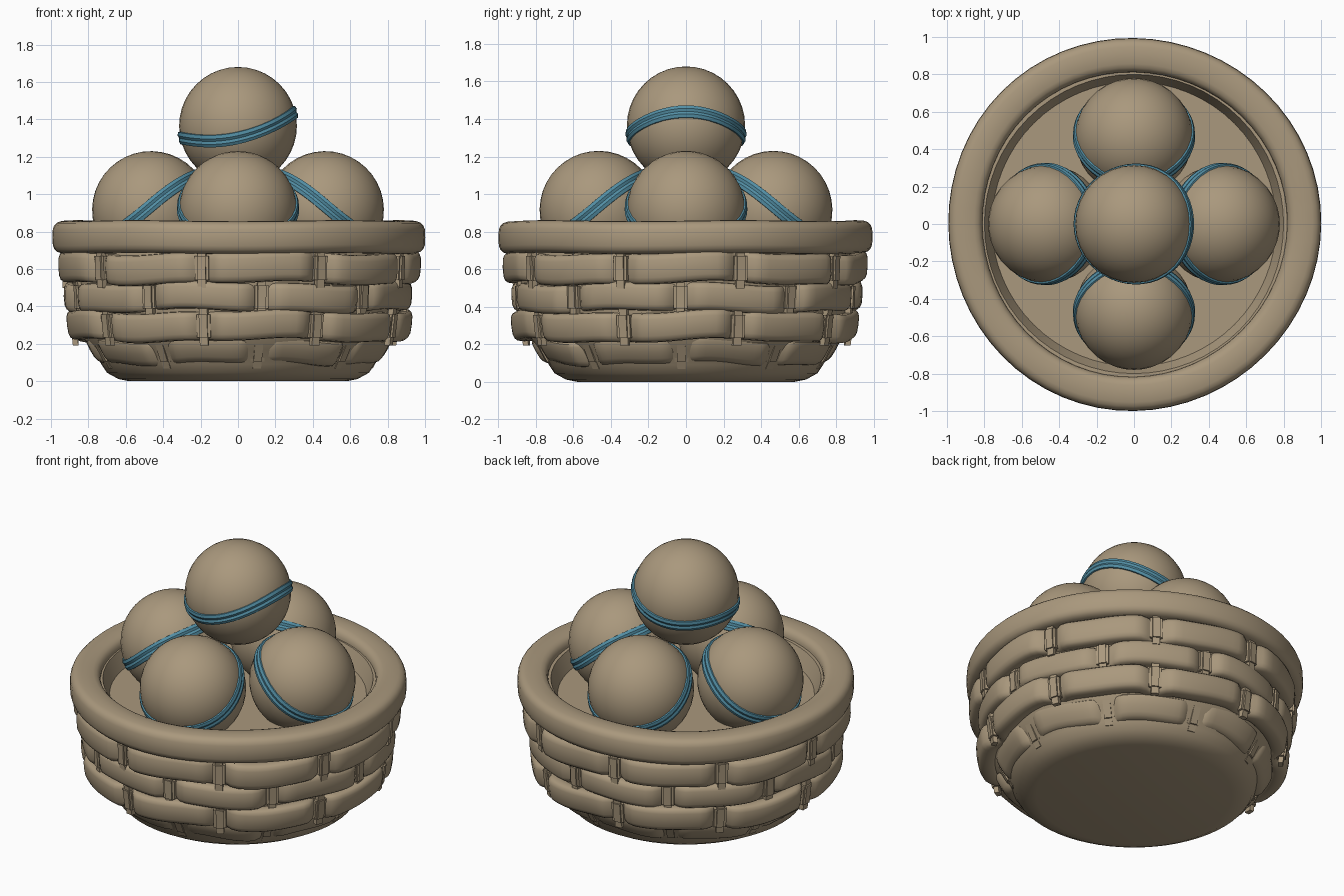
import bpy, bmesh, math, random
from mathutils import Matrix, Vector

random.seed(4)
TAU = math.tau

if "Cube" in bpy.data.objects:
    bpy.data.objects.remove(bpy.data.objects["Cube"], do_unlink=True)


def material(name, rgb):
    m = bpy.data.materials.new(name)
    m.use_nodes = True
    m.diffuse_color = (*rgb, 1)
    bsdf = next(n for n in m.node_tree.nodes if n.type == "BSDF_PRINCIPLED")
    bsdf.inputs["Base Color"].default_value = (*rgb, 1)
    return m


TAN = material("tan", (0.40, 0.315, 0.205))
BLUE = material("blue", (0.085, 0.27, 0.37))


def finish(name, bm, mat, matrix=None, angle=40):
    bmesh.ops.recalc_face_normals(bm, faces=bm.faces)
    mesh = bpy.data.meshes.new(name)
    bm.to_mesh(mesh)
    bm.free()
    mesh.materials.append(mat)
    ob = bpy.data.objects.new(name, mesh)
    bpy.context.collection.objects.link(ob)
    if matrix:
        ob.matrix_world = matrix
    bpy.ops.object.select_all(action="DESELECT")
    ob.select_set(True)
    bpy.context.view_layer.objects.active = ob
    bpy.ops.object.shade_smooth_by_angle(angle=math.radians(angle))
    return ob


def lathe(name, profile, mat, segs=64, closed=False, warp=None, matrix=None):
    """Revolve (radius, z) points; warp(theta, r, z) may shift each point."""
    bm = bmesh.new()
    rings = []
    for i in range(segs):
        t = TAU * i / segs
        ring = []
        for r, z in profile:
            if warp:
                r, z = warp(t, r, z)
            ring.append(bm.verts.new((r * math.cos(t), r * math.sin(t), z)))
        rings.append(ring)
    n = len(profile)
    for i in range(segs):
        a, b = rings[i], rings[(i + 1) % segs]
        for j in range(n if closed else n - 1):
            k = (j + 1) % n
            bm.faces.new((a[j], b[j], b[k], a[k]))
    bmesh.ops.remove_doubles(bm, verts=bm.verts, dist=1e-5)
    return finish(name, bm, mat, matrix)


def rounded(cr, cz, hr, hz, slant=0, n=16, power=0.6):
    """Rounded-box cross-section around (cr, cz)."""
    pts = []
    for i in range(n):
        c, s = math.cos(TAU * i / n), math.sin(TAU * i / n)
        u = math.copysign(abs(c) ** power, c) * hr
        v = math.copysign(abs(s) ** power, s) * hz
        pts.append((cr + u + slant * v, cz + v))
    return pts


# Basket body: base, inner wall behind the weave, and raised floor
lathe("basket_body", [(0, 0), (0.58, 0), (0.64, 0.012), (0.70, 0.045), (0.73, 0.09),
                      (0.78, 0.17), (0.85, 0.26), (0.87, 0.38), (0.89, 0.52), (0.91, 0.70),
                      (0.86, 0.80), (0.80, 0.80), (0.76, 0.70), (0, 0.70)], TAN)

# Rim
lathe("basket_rim", rounded(0.905, 0.77, 0.092, 0.088, n=20), TAN, closed=True,
      warp=lambda t, r, z: (r + 0.005 * math.sin(3 * t + 1), z + 0.003 * math.sin(5 * t)))

# Woven rows: (outer radius, height, half height, slant)
ROWS = [(0.80, 0.16, 0.066, 0.55), (0.925, 0.295, 0.078, 0.12),
        (0.935, 0.45, 0.076, 0.05), (0.972, 0.605, 0.082, 0.04)]
STAKES = 18


def weave(row):
    phase = random.uniform(0, TAU)

    def warp(t, r, z):
        dip = max(0, math.cos(t * STAKES / 2 + math.pi * row + 0.3)) ** 6
        return (r - 0.065 * dip + 0.007 * math.sin(7 * t + phase),
                z + 0.010 * math.sin(4 * t + phase) + 0.006 * math.sin(9 * t))
    return warp


for i, (outer, z, half, slant) in enumerate(ROWS):
    lathe(f"woven_row_{i + 1}", rounded(outer - 0.055, z, 0.055, half, slant), TAN,
          segs=144, closed=True, warp=weave(i))

# Upright stakes crossing over each row where it dips
for k in range(STAKES):
    for i, (outer, z, half, slant) in enumerate(ROWS):
        if (k + i) % 2:
            continue
        t = (TAU * k - 0.6) / STAKES
        bm = bmesh.new()
        bmesh.ops.create_cube(bm, size=1)
        bmesh.ops.bevel(bm, geom=bm.edges[:], offset=0.2, segments=2, affect="EDGES")
        for v in bm.verts:
            x, y, h = v.co
            h *= 2 * half + 0.05
            v.co = (outer - 0.045 + 0.05 * x + slant * h, y * 0.075, z + h)
        finish(f"stake_{k + 1}_{i + 1}", bm, TAN, Matrix.Rotation(t, 4, "Z"))

# Balls with a raised band
R = 0.315


def ball(name, matrix, warp):
    bm = bmesh.new()
    bmesh.ops.create_uvsphere(bm, u_segments=32, v_segments=20, radius=R)
    finish(name, bm, TAN, matrix)
    lathe(name + "_band", [(R - 0.03, -0.036), (R + 0.006, -0.033), (R + 0.012, -0.015),
                           (R + 0.006, 0), (R + 0.012, 0.015), (R + 0.006, 0.033),
                           (R - 0.03, 0.036)], BLUE, segs=48, closed=True,
          warp=warp, matrix=matrix)


def wavy(t, r, z):
    """Band that climbs on one side while hugging the ball."""
    lift = -0.03 + 0.07 * math.cos(t) + 0.035 * math.cos(2 * t)
    a = lift / R
    return r * math.cos(a) - z * math.sin(a), r * math.sin(a) + z * math.cos(a)


def low(t, r, z):
    a = 0.06 + 0.03 * math.cos(3 * t)
    return r * math.cos(a) - z * math.sin(a), r * math.sin(a) + z * math.cos(a)


ball("top_ball", Matrix.Translation((0, 0, 1.365)), wavy)
for k, side in enumerate(("left", "back", "right", "front")):
    place = (Matrix.Rotation(k * math.pi / 2, 4, "Z") @ Matrix.Translation((0.465, 0, 0.915))
             @ Matrix.Rotation(math.radians(35), 4, "Y"))
    ball(side + "_ball", place, low)
